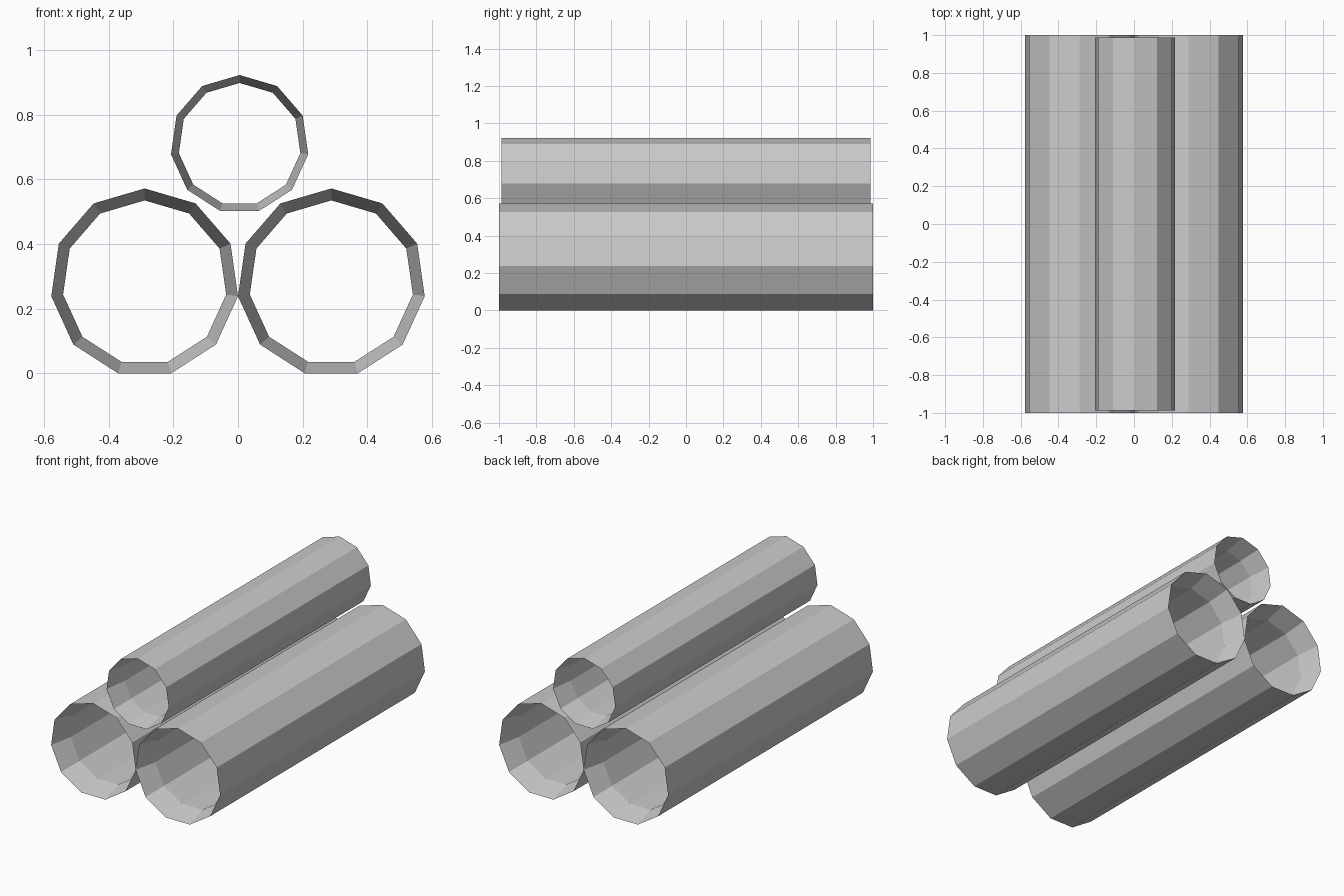
import bpy, bmesh
from math import pi, sin, cos

if "Cube" in bpy.data.objects:
    bpy.data.objects.remove(bpy.data.objects["Cube"])

SIDES = 11


def pipe(name, x, z, r_out, r_in, length, lip):
    """Open pipe along y: knife-edged ends sloping in to a narrower bore."""
    h = length / 2
    # closed lengthwise profile as (radius, y), lathed around the pipe axis
    profile = [(r_out, -h), (r_out, h), (r_in, h - lip), (r_in, -h + lip)]
    bm = bmesh.new()
    rings = []
    for r, y in profile:
        rings.append([bm.verts.new((r * sin(2 * pi * i / SIDES), y,
                                    r * cos(2 * pi * i / SIDES)))
                      for i in range(SIDES)])
    for k, a in enumerate(rings):
        b = rings[(k + 1) % len(rings)]
        for i in range(SIDES):
            j = (i + 1) % SIDES
            bm.faces.new((a[i], a[j], b[j], b[i]))
    bmesh.ops.recalc_face_normals(bm, faces=bm.faces)
    mesh = bpy.data.meshes.new(name)
    bm.to_mesh(mesh)
    bm.free()
    obj = bpy.data.objects.new(name, mesh)
    obj.location = (x, 0, z)
    bpy.context.collection.objects.link(obj)
    return obj


# two large pipes side by side on the ground
for side, x in (("left", -0.289), ("right", 0.289)):
    pipe("large_pipe_" + side, x, 0.28, 0.292, 0.255, 2.0, 0.14)

# smaller pipe resting on top
pipe("small_pipe_top", 0.005, 0.7085, 0.2146, 0.19, 1.975, 0.14)
